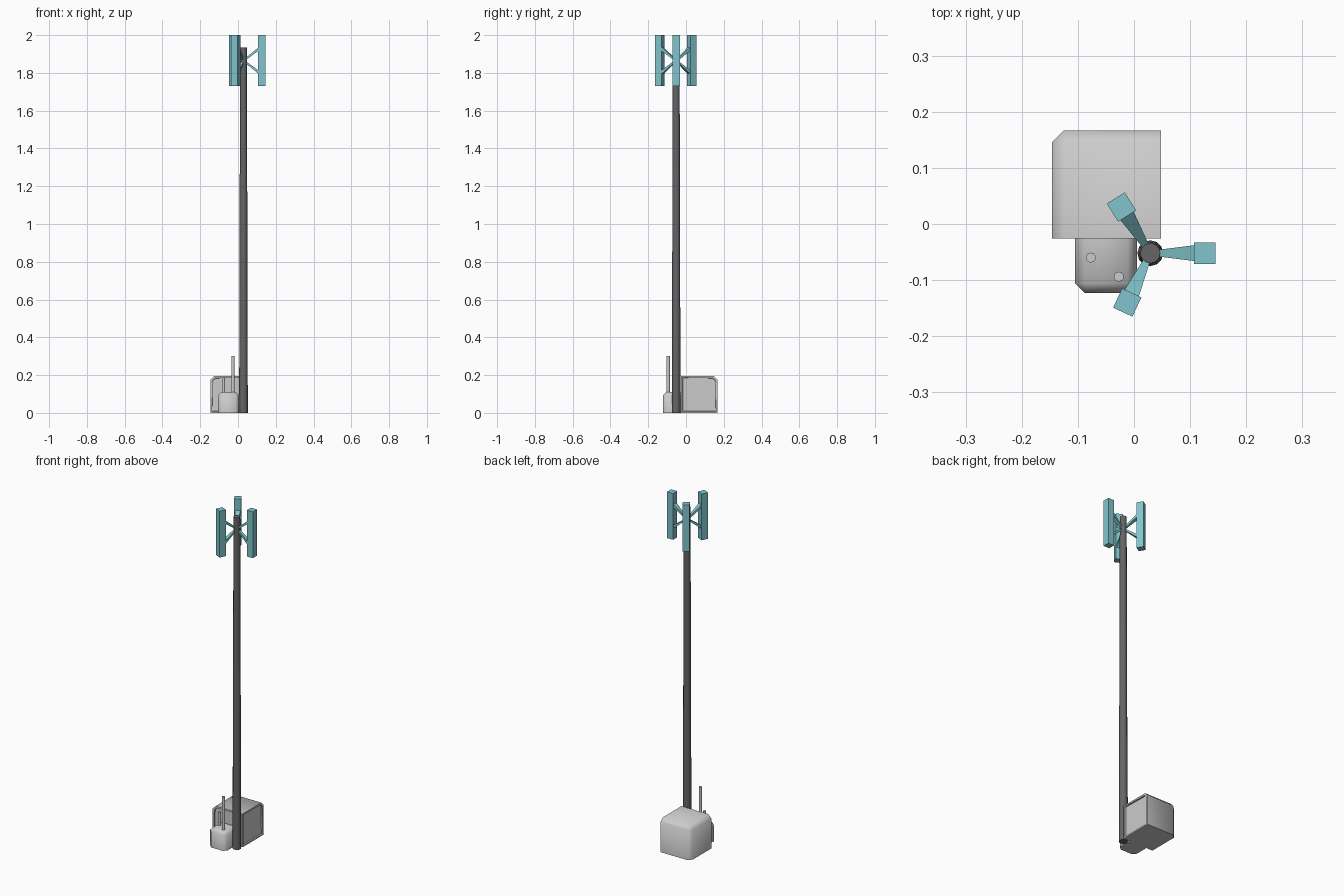
import bpy, bmesh, math
from mathutils import Vector, Matrix

if "Cube" in bpy.data.objects:
    bpy.data.objects.remove(bpy.data.objects["Cube"])


def material(name, color):
    m = bpy.data.materials.new(name)
    m.diffuse_color = (*color, 1)
    m.use_nodes = True
    m.node_tree.nodes["Principled BSDF"].inputs["Base Color"].default_value = m.diffuse_color
    return m


TEAL = material("teal", (0.22, 0.56, 0.61))
DARK = material("dark_grey", (0.13, 0.13, 0.13))


def finish(name, bm, mat=None, angle=None):
    bmesh.ops.recalc_face_normals(bm, faces=bm.faces)
    me = bpy.data.meshes.new(name)
    bm.to_mesh(me)
    bm.free()
    ob = bpy.data.objects.new(name, me)
    bpy.context.collection.objects.link(ob)
    if mat:
        me.materials.append(mat)
    if angle:
        bpy.ops.object.select_all(action='DESELECT')
        bpy.context.view_layer.objects.active = ob
        ob.select_set(True)
        bpy.ops.object.shade_smooth_by_angle(angle=math.radians(angle))
    return ob


def box(lo, hi):
    bm = bmesh.new()
    bmesh.ops.create_cube(bm, size=1)
    for v in bm.verts:
        v.co = [l + (c + 0.5) * (h - l) for l, h, c in zip(lo, hi, v.co)]
    return bm


def chamfer(bm, test, width):
    bmesh.ops.bevel(bm, geom=[e for e in bm.edges if test((e.verts[0].co + e.verts[1].co) / 2)],
                    offset=width, segments=1, affect='EDGES', profile=0.5)


def rod(name, x, y, z0, z1, r0, r1, sides, mat=None):
    bm = bmesh.new()
    bmesh.ops.create_cone(bm, cap_ends=True, segments=sides, radius1=r0, radius2=r1, depth=z1 - z0,
                          matrix=Matrix.Translation((x, y, (z0 + z1) / 2)))
    return finish(name, bm, mat, 50)


# equipment cabinet: outer corner chamfered, shallow recessed panels front and right
bm = box((-0.146, -0.026, 0), (0.048, 0.167, 0.195))
chamfer(bm, lambda c: (c.x < -0.14) + (c.y > 0.16) + (c.z > 0.19) == 2, 0.021)
bm.normal_update()
panels = [f for f in bm.faces if f.normal.x > 0.9 or f.normal.y < -0.9]
bmesh.ops.inset_individual(bm, faces=panels, thickness=0.012, depth=0)
bm.normal_update()
bmesh.ops.inset_individual(bm, faces=panels, thickness=0.001, depth=-0.008)
finish("equipment_cabinet", bm, None, 60)

# small cabinet: chamfered front corners and top rim
bm = box((-0.105, -0.123, 0), (0.005, -0.026, 0.11))
chamfer(bm, lambda c: (abs(c.x + 0.05) > 0.05) + (c.y < -0.12) + (c.z > 0.105) == 2, 0.017)
finish("small_cabinet", bm, None, 60)

# vent rods
rod("short_vent_rod", -0.077, -0.060, 0.08, 0.187, 0.009, 0.009, 10)
rod("tall_vent_rod", -0.027, -0.094, 0.08, 0.302, 0.009, 0.009, 10)

# mast
PX, PY = 0.029, -0.052
rod("mast", PX, PY, 0, 1.935, 0.023, 0.018, 12, DARK)


def arm(z0, z1):
    bm = bmesh.new()
    ends = []
    for r, z, w, h in ((0.014, z0, 0.006, 0.006), (0.082, z1, 0.0145, 0.009)):
        ends.append([bm.verts.new((r, sy * w, z + sz * h))
                     for sy, sz in ((-1, -1), (1, -1), (1, 1), (-1, 1))])
    a, b = ends
    bm.faces.new(a)
    bm.faces.new(b)
    for i in range(4):
        j = (i + 1) % 4
        bm.faces.new((a[i], a[j], b[j], b[i]))
    return bm


# three antenna panels, each with an upper and a lower tapered arm
for n, deg in enumerate((0, 122, 245), 1):
    place = Matrix.Translation((PX, PY, 0)) @ Matrix.Rotation(math.radians(deg), 4, 'Z')
    finish(f"antenna_panel_{n}", box((0.078, -0.019, 1.73), (0.116, 0.019, 2.0)), TEAL).matrix_world = place
    for side, z0, z1 in (("upper", 1.875, 1.928), ("lower", 1.855, 1.802)):
        finish(f"{side}_arm_{n}", arm(z0, z1), TEAL).matrix_world = place
